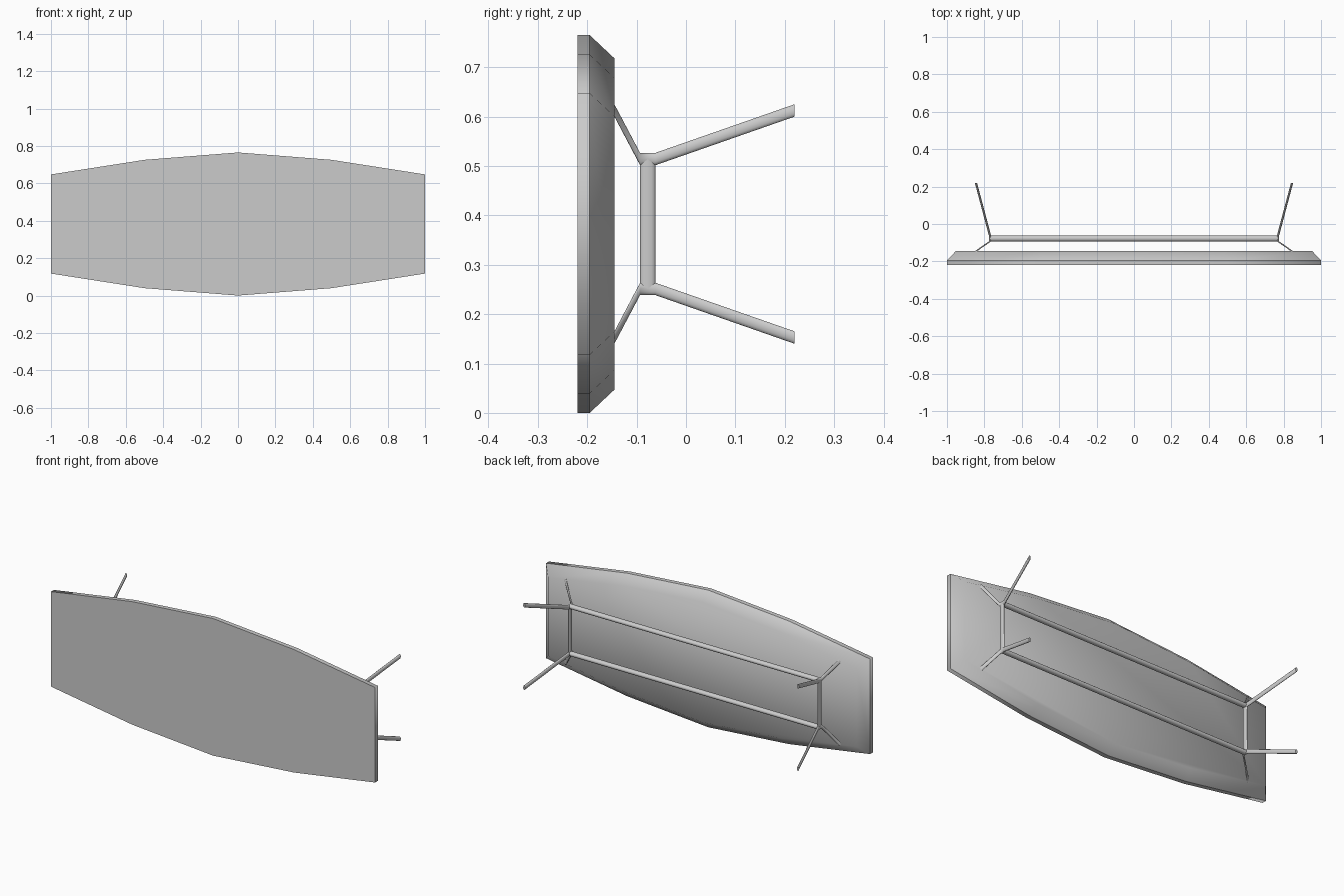
import bpy
import bmesh
import math
from mathutils import Vector

if "Cube" in bpy.data.objects:
    bpy.data.objects.remove(bpy.data.objects["Cube"], do_unlink=True)

grey = bpy.data.materials.new("light grey")
grey.use_nodes = True
grey.diffuse_color = (0.6, 0.6, 0.6, 1)
grey.node_tree.nodes["Principled BSDF"].inputs["Base Color"].default_value = (0.6, 0.6, 0.6, 1)


def loft(name, rings, sharp_rings=()):
    """Skin a list of closed point rings, with flat end caps."""
    bm = bmesh.new()
    rows = [[bm.verts.new(p) for p in ring] for ring in rings]
    count = len(rows[0])
    for a, b in zip(rows, rows[1:]):
        for i in range(count):
            j = (i + 1) % count
            bm.faces.new((a[i], a[j], b[j], b[i])).smooth = True
    caps = [bm.faces.new(rows[0][::-1]), bm.faces.new(rows[-1])]
    for k in sharp_rings:
        for i in range(count):
            bm.edges.get((rows[k][i], rows[k][(i + 1) % count])).smooth = False
    bmesh.ops.recalc_face_normals(bm, faces=bm.faces)
    mesh = bpy.data.meshes.new(name)
    bm.to_mesh(mesh)
    bm.free()
    mesh.materials.append(grey)
    obj = bpy.data.objects.new(name, mesh)
    bpy.context.collection.objects.link(obj)
    return obj


def tube(name, path, u, v, sides=12):
    """Oval tube whose sections are all spanned by the half axes u and v."""
    angles = [2 * math.pi * i / sides for i in range(sides)]
    return loft(name, [[Vector(p) + Vector(u) * math.cos(t) + Vector(v) * math.sin(t)
                        for t in angles] for p in path])


# Table top: boat-shaped outline with an upright rim and a bevelled underside
MID = 0.3825
half = [(-1, 0.265), (-0.5, 0.343), (0, MID), (0.5, 0.343), (1, 0.265)]


def outline(y, inset):
    pts = [(x * (1 - inset), h - inset) for x, h in half]
    return ([(x, y, MID + h) for x, h in pts]
            + [(x, y, MID - h) for x, h in reversed(pts)])


top = loft("table_top", [outline(-0.22, 0), outline(-0.195, 0), outline(-0.145, 0.047)],
           sharp_rings=(0, 1))
top.data.polygons[len(top.data.polygons) - 1].use_smooth = True

# Frame rails, uprights and the bent legs with their struts
X, Y, RISE = 0.77, -0.0775, 0.1315
RX, RY, RZ = (0.006, 0, 0), (0, 0.0155, 0), (0, 0, 0.0125)

for side, sz in (("upper", 1), ("lower", -1)):
    z = MID + sz * RISE
    z_end = MID + sz * 0.23
    tube(side + "_rail", [(-X, Y, z), (X, Y, z)], RY, RZ)
    for hand, sx in (("left", 1), ("right", -1)):
        tube(f"{side}_{hand}_leg",
             [(sx * 0.845, -0.145, z_end), (sx * X, Y - 0.0155, z),
              (sx * X, Y + 0.0155, z), (sx * 0.845, 0.22, z_end)], RX, RZ)

for hand, sx in (("left", 1), ("right", -1)):
    tube(hand + "_upright", [(sx * X, Y, MID - RISE), (sx * X, Y, MID + RISE)], RX, RY)
